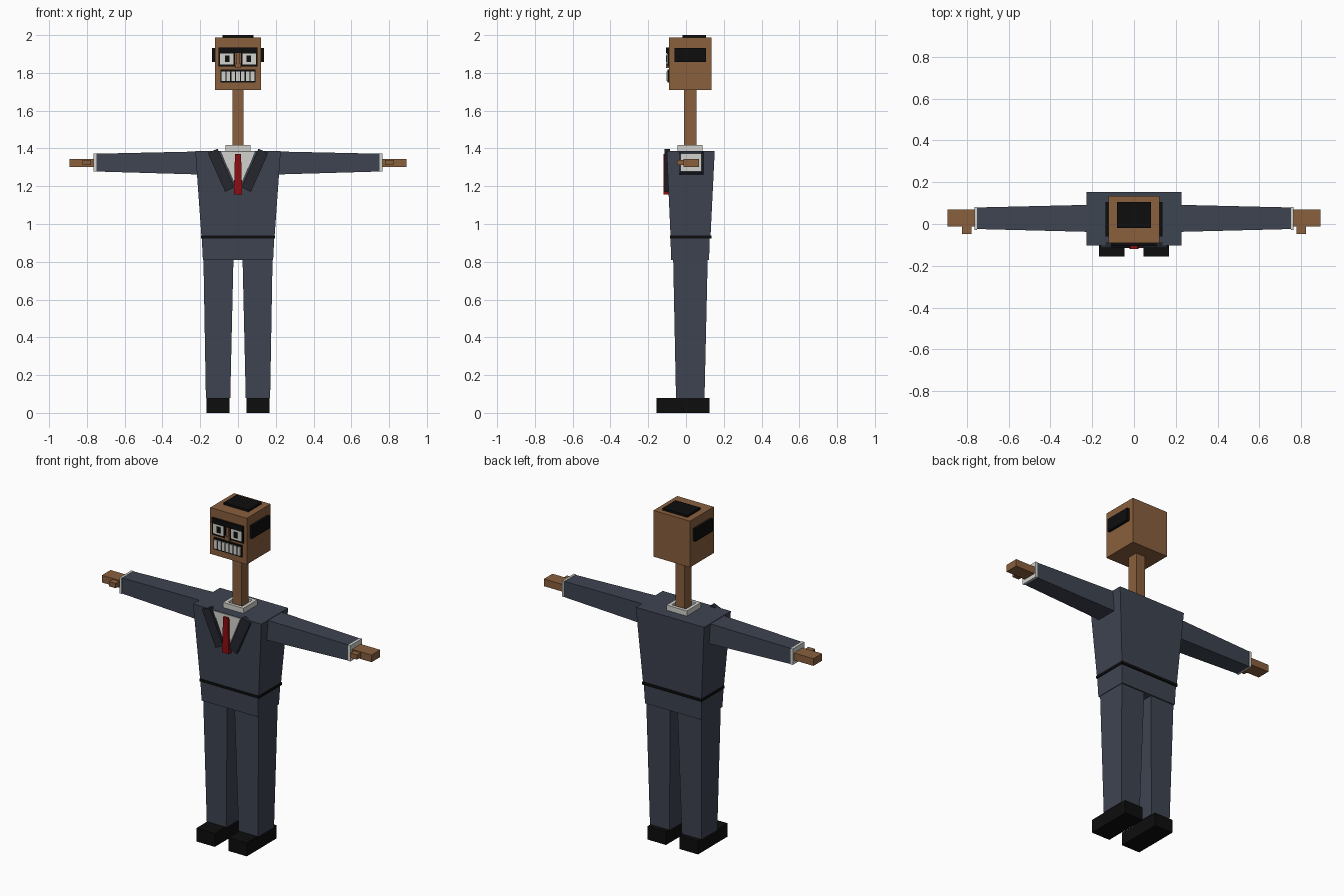
import bpy
import math


def material(name, rgb):
    m = bpy.data.materials.new(name)
    m.diffuse_color = (*rgb, 1)
    return m


suit = material("slate suit", (0.048, 0.058, 0.083))
lapel_dark = material("dark lapel", (0.018, 0.020, 0.028))
skin = material("brown skin", (0.25, 0.115, 0.047))
white = material("off white", (0.64, 0.64, 0.61))
red = material("tie red", (0.27, 0.004, 0.006))
black = material("black", (0.004, 0.004, 0.004))


def loft(name, a, b, mat):
    """Join two four-point rings into a closed tapered block."""
    faces = [(0, 1, 2, 3), (7, 6, 5, 4)]
    faces += [(i, i + 4, (i + 1) % 4 + 4, (i + 1) % 4) for i in range(4)]
    me = bpy.data.meshes.new(name)
    me.from_pydata(list(a) + list(b), [], faces)
    me.materials.append(mat)
    ob = bpy.data.objects.new(name, me)
    bpy.context.collection.objects.link(ob)
    bpy.context.view_layer.objects.active = ob
    ob.select_set(True)
    bpy.ops.object.mode_set(mode='EDIT')
    bpy.ops.mesh.select_all(action='SELECT')
    bpy.ops.mesh.normals_make_consistent(inside=False)
    bpy.ops.object.mode_set(mode='OBJECT')
    ob.select_set(False)
    return ob


def zring(x0, x1, y0, y1, z):
    return [(x0, y0, z), (x1, y0, z), (x1, y1, z), (x0, y1, z)]


def xring(x, y0, y1, z0, z1):
    return [(x, y0, z0), (x, y1, z0), (x, y1, z1), (x, y0, z1)]


def yring(points, y):
    return [(x, y, z) for x, z in points]


def box(name, x0, x1, y0, y1, z0, z1, mat):
    return loft(name, zring(x0, x1, y0, y1, z0), zring(x0, x1, y0, y1, z1), mat)


def mirror(ob):
    """Repeat a part on the other side of x = 0."""
    ob.modifiers.new("Mirror", 'MIRROR').use_clip = False
    return ob


# Legs and shoes
mirror(box("shoe", 0.045, 0.167, -0.155, 0.125, 0, 0.08, black))
mirror(loft("leg", zring(0.041, 0.170, -0.053, 0.098, 0.08),
            zring(0.024, 0.183, -0.068, 0.115, 0.82), suit))

# Torso
loft("hips", zring(-0.186, 0.186, -0.079, 0.122, 0.81),
     zring(-0.192, 0.192, -0.082, 0.126, 0.93), suit)
box("belt", -0.197, 0.197, -0.085, 0.134, 0.924, 0.940, black)
loft("jacket", zring(-0.194, 0.194, -0.082, 0.130, 0.938),
     zring(-0.226, 0.226, -0.102, 0.152, 1.386), suit)

# Arms, cuffs and hands
mirror(loft("arm", xring(0.20, -0.038, 0.092, 1.262, 1.384),
            xring(0.752, -0.024, 0.079, 1.278, 1.372), suit))
mirror(box("cuff", 0.750, 0.764, -0.029, 0.081, 1.278, 1.373, white))
mirror(box("hand", 0.76, 0.893, -0.012, 0.070, 1.302, 1.345, skin))
mirror(box("thumb", 0.777, 0.822, -0.048, 0.0, 1.312, 1.340, skin))

# Shirt front, tie and lapels
loft("shirt_front", yring([(-0.09, 1.384), (0.09, 1.384), (0.01, 1.19), (-0.01, 1.19)], -0.106),
     yring([(-0.09, 1.384), (0.09, 1.384), (0.01, 1.19), (-0.01, 1.19)], -0.088), white)
tie = [(-0.016, 1.37), (0.016, 1.37), (0.022, 1.157), (-0.022, 1.157)]
loft("tie", yring(tie, -0.119), yring(tie, -0.09), red)
lapel = [(0.108, 1.398), (0.160, 1.376), (0.068, 1.170), (0.018, 1.194)]
mirror(loft("lapel", yring(lapel, -0.114), yring(lapel, -0.085), lapel_dark))

# Collar ring and neck
for name, r in (("collar_front", (-0.067, 0.067, -0.046, -0.027)),
                ("collar_back", (-0.067, 0.067, 0.069, 0.088))):
    box(name, *r, 1.38, 1.417, white)
mirror(box("collar_side", 0.047, 0.067, -0.027, 0.069, 1.38, 1.417, white))
box("collar_inside", -0.048, 0.048, -0.028, 0.070, 1.38, 1.403, white)
box("neck", -0.030, 0.030, -0.010, 0.055, 1.37, 1.72, skin)

# Head and hair patches
box("head", -0.121, 0.121, -0.090, 0.135, 1.710, 1.987, skin)
box("hair_top", -0.082, 0.082, -0.018, 0.105, 1.98, 2.0, black)
mirror(box("hair_side", 0.115, 0.137, -0.060, 0.105, 1.857, 1.933, black))

# Brow and eyes
box("brow", -0.103, 0.103, -0.105, -0.085, 1.905, 1.935, black)
mirror(box("eye_frame", 0.017, 0.103, -0.098, -0.085, 1.833, 1.908, black))
mirror(box("eye_white", 0.024, 0.095, -0.102, -0.09, 1.845, 1.903, white))
mirror(box("pupil", 0.046, 0.068, -0.106, -0.095, 1.857, 1.892, black))

# Nose
box("nose_bridge", -0.008, 0.008, -0.100, -0.085, 1.845, 1.906, skin)
box("nose", -0.016, 0.016, -0.106, -0.085, 1.825, 1.850, skin)

# Mouth and teeth
box("mouth", -0.093, 0.093, -0.097, -0.085, 1.748, 1.818, black)
for i in range(7):
    x = (i - 3) * 0.0257
    box("tooth", x - 0.0098, x + 0.0098, -0.103, -0.09, 1.757, 1.808, white)
